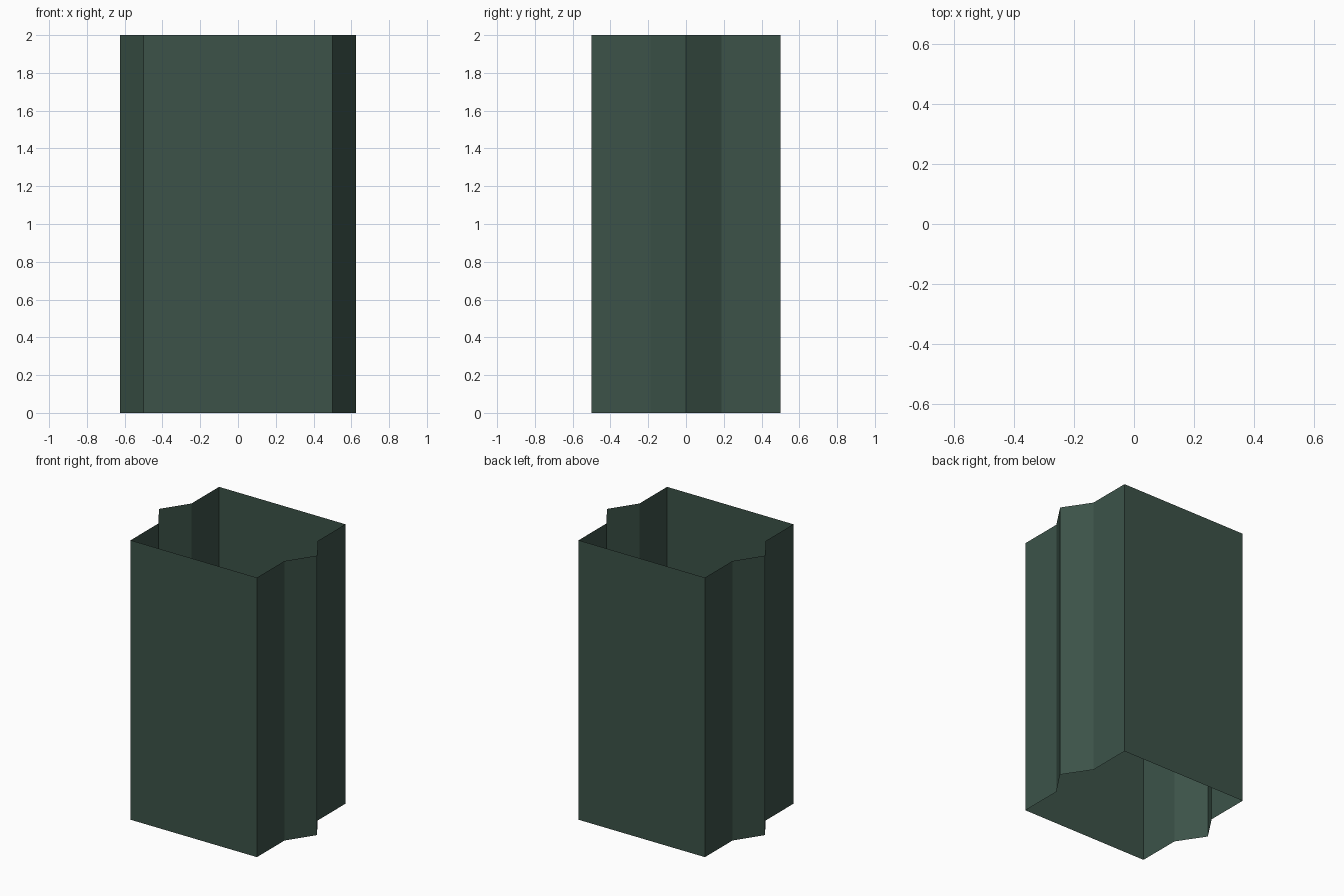
import bpy, bmesh

if "Cube" in bpy.data.objects:
    bpy.data.objects.remove(bpy.data.objects["Cube"])

# Dark green sheet material
green = bpy.data.materials.new("dark green")
green.diffuse_color = (0.045, 0.086, 0.066, 1)
green.use_nodes = True
green.node_tree.nodes["Principled BSDF"].inputs["Base Color"].default_value = green.diffuse_color

HEIGHT = 2.0
# Half of the outline: front wall corner, then right wall with its pointed rib
half = [(0.5, -0.5), (0.5, -0.1875), (0.625, 0.0), (0.5, 0.1875), (0.5, 0.5)]
outline = half + [(-x, -y) for x, y in half]

# Open-ended tube: only walls, no top or bottom
bm = bmesh.new()
low = [bm.verts.new((x, y, 0)) for x, y in outline]
high = [bm.verts.new((x, y, HEIGHT)) for x, y in outline]
n = len(outline)
for i in range(n):
    j = (i + 1) % n
    bm.faces.new((low[i], low[j], high[j], high[i]))

mesh = bpy.data.meshes.new("ribbed_tube")
bm.to_mesh(mesh)
bm.free()
mesh.materials.append(green)
tube = bpy.data.objects.new("ribbed_tube", mesh)
bpy.context.collection.objects.link(tube)
